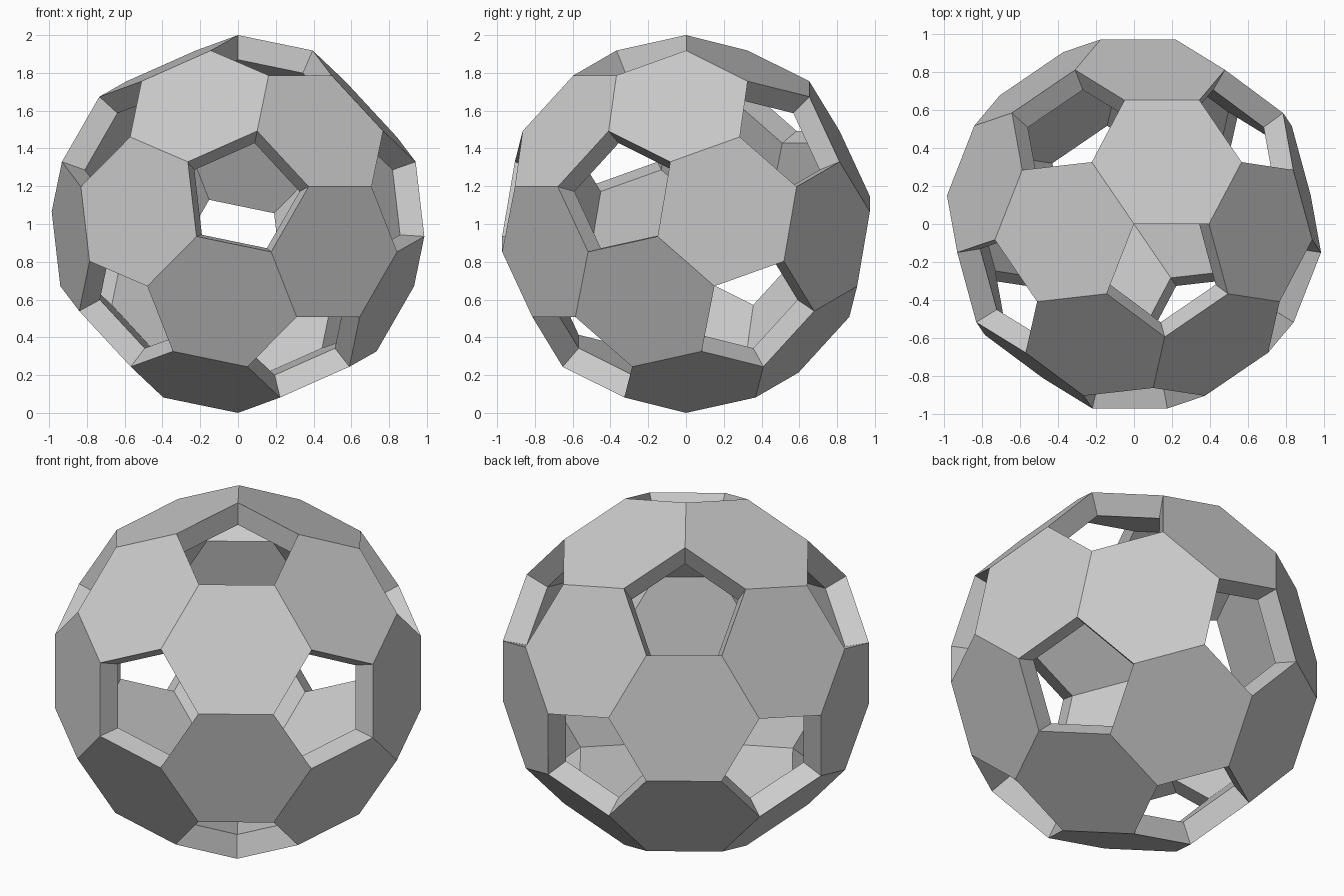
import bpy, bmesh
from mathutils import Matrix

if "Cube" in bpy.data.objects:
    bpy.data.objects.remove(bpy.data.objects["Cube"])

INNER = 0.87  # inner skin scale relative to the outer skin

# Icosahedron guide: every triangle becomes a hexagon, every corner a pentagon hole
guide = bmesh.new()
bmesh.ops.create_icosphere(guide, subdivisions=1, radius=1.0)
guide.verts.ensure_lookup_table()
corner = [v.co.copy() for v in guide.verts]
triangles = [[v.index for v in f.verts] for f in guide.faces]
neighbours = {v.index: [e.other_vert(v).index for e in v.link_edges] for v in guide.verts}
guide.free()


def point(a, b):
    """Point one third along the guide edge a-b, on the unit sphere."""
    return corner[a].lerp(corner[b], 1 / 3).normalized()


# Orientation: one vertex on top, a pentagon edge running to +x, its hole towards -y
a, b = 0, neighbours[0][0]
z = point(a, b)
for c in neighbours[a]:
    if c != b and c in neighbours[b]:
        w = point(a, c)
        x = (w - z * w.dot(z)).normalized()
        y = z.cross(x)
        if corner[a].dot(y) < 0:
            turn = Matrix((x, y, z))

# Shell: outer hexagons, inner hexagons and walls around the pentagon holes
bm = bmesh.new()
cache = {}


def vert(edge, scale):
    key = (edge, scale)
    if key not in cache:
        co = turn @ point(*edge) * scale
        co.z += 1
        cache[key] = bm.verts.new(co)
    return cache[key]


for a, b, c in triangles:
    ring = [(a, b), (b, a), (b, c), (c, b), (c, a), (a, c)]
    bm.faces.new([vert(e, 1.0) for e in ring])
    bm.faces.new([vert(e, INNER) for e in reversed(ring)])
    for i in (1, 3, 5):
        p, q = ring[i], ring[(i + 1) % 6]
        bm.faces.new([vert(q, 1.0), vert(p, 1.0), vert(p, INNER), vert(q, INNER)])

mesh = bpy.data.meshes.new("hollow_ball_shell")
bm.to_mesh(mesh)
bm.free()
bpy.context.collection.objects.link(bpy.data.objects.new("hollow_ball_shell", mesh))
